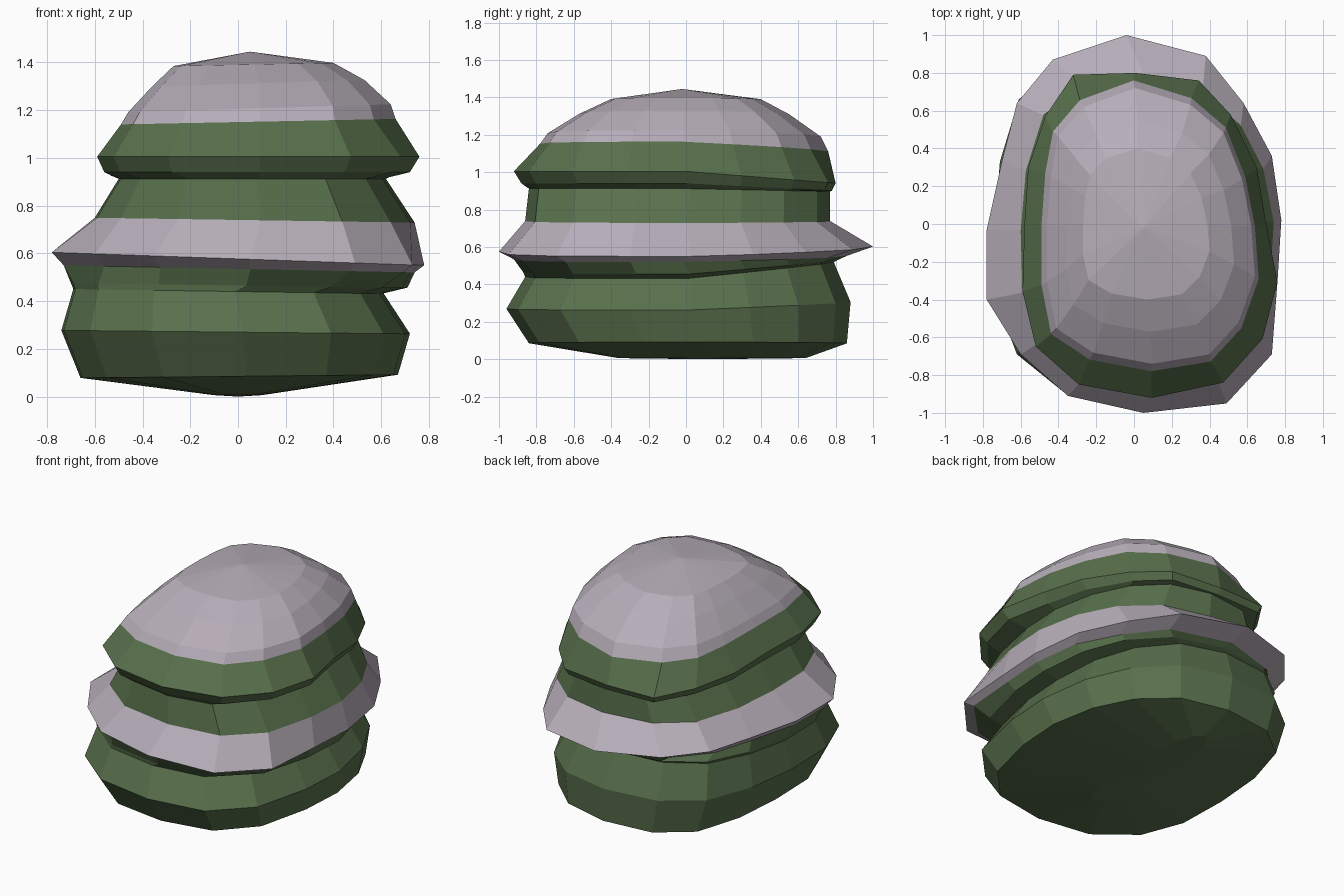
import bpy, bmesh

if "Cube" in bpy.data.objects:
    bpy.data.objects.remove(bpy.data.objects["Cube"])

# Plan outlines (16 sides, counter-clockwise from the back), refitted per ring
WIDE = [(-.04, 1), (-.43, .87), (-.62, .64), (-.70, .33), (-.78, -.03), (-.78, -.40), (-.60, -.69), (-.35, -.91),
        (.05, -1), (.49, -.95), (.73, -.69), (.76, -.30), (.78, .02), (.73, .36), (.58, .64), (.38, .89)]
FULL = [(-.02, .88), (-.38, .84), (-.61, .66), (-.71, .33), (-.74, -.03), (-.73, -.40), (-.62, -.69), (-.36, -.90),
        (.02, -.96), (.39, -.90), (.61, -.67), (.70, -.30), (.72, .02), (.66, .34), (.53, .60), (.31, .80)]
LIP = [(0, .80), (-.33, .79), (-.48, .57), (-.57, .30), (-.59, 0), (-.60, -.35), (-.53, -.64), (-.30, -.84),
       (.09, -.91), (.47, -.83), (.68, -.60), (.76, -.30), (.70, 0), (.65, .30), (.51, .58), (.34, .76)]
CAP = [(0, .74), (-.28, .64), (-.42, .48), (-.46, .27), (-.48, 0), (-.48, -.30), (-.43, -.55), (-.23, -.68),
       (.09, -.74), (.40, -.69), (.56, -.52), (.65, -.27), (.63, 0), (.58, .25), (.48, .50), (.30, .65)]


def material(name, rgb):
    m = bpy.data.materials.new(name)
    m.diffuse_color = (*rgb, 1)
    m.use_nodes = True
    m.node_tree.nodes["Principled BSDF"].inputs["Base Color"].default_value = m.diffuse_color
    return m


GREEN = material("dark_green", (.098, .162, .072))
LILAC = material("lilac_grey", (.468, .418, .479))


def ring(outline, x0, x1, y0, y1, z, tilt=0, back=0):
    """Outline fitted to a box; tilt leans it along x, back lifts the rear half."""
    xs, ys = zip(*outline)
    pts = []
    for px, py in outline:
        x = x0 + (px - min(xs)) / (max(xs) - min(xs)) * (x1 - x0)
        y = y0 + (py - min(ys)) / (max(ys) - min(ys)) * (y1 - y0)
        pts.append((x, y, z + tilt * x + back * max(y, 0)))
    return pts


def shell(name, rings, mat, bottom=None, top=None):
    """Flat-shaded loft through the rings, with optional pole points."""
    bm = bmesh.new()
    loops = [[bm.verts.new(p) for p in r] for r in rings]
    n = len(loops[0])
    for a, b in zip(loops, loops[1:]):
        for i in range(n):
            j = (i + 1) % n
            bm.faces.new((a[i], a[j], b[j], b[i]))
    for pole, loop, flip in ((bottom, loops[0], True), (top, loops[-1], False)):
        if pole:
            v = bm.verts.new(pole)
            for i in range(n):
                a, b = loop[i], loop[(i + 1) % n]
                bm.faces.new((b, a, v) if flip else (a, b, v))
    me = bpy.data.meshes.new(name)
    bm.to_mesh(me)
    bm.free()
    me.materials.append(mat)
    bpy.context.collection.objects.link(bpy.data.objects.new(name, me))


# Rings shared by neighbouring parts
band_low = ring(WIDE, -.73, .74, -.92, .86, .535, -.02, .02)
band_high = ring(FULL, -.60, .74, -.86, .77, .74, -.015)
cap_rim = ring(CAP, -.49, .66, -.78, .76, 1.15, .02, -.05)

# Bulging foot with a pinched waist under the band
shell("lower_body", [
    ring(FULL, -.10, .10, -.36, .64, .006),
    ring(FULL, -.66, .67, -.84, .86, .085, .01),
    ring(FULL, -.74, .72, -.96, .88, .27, -.01, .04),
    ring(FULL, -.69, .61, -.86, .79, .44, -.015, .1),
    ring(FULL, -.70, .71, -.87, .81, .465, -.015, .08),
    band_low], GREEN, bottom=(0, .1, 0))

# Sharp-edged flange around the middle
shell("middle_band", [
    band_low,
    ring(WIDE, -.78, .78, -1, 1, .577, -.035, .024),
    band_high], LILAC)

# Neck and overhanging upper lip
shell("upper_body", [
    band_high,
    ring(FULL, -.50, .62, -.84, .77, .912, 0, -.02),
    ring(LIP, -.56, .72, -.88, .78, .94, 0, -.05),
    ring(LIP, -.59, .76, -.92, .80, 1.005, 0, -.08),
    cap_rim], GREEN)

# Rounded cap
shell("domed_cap", [
    cap_rim,
    ring(CAP, -.46, .64, -.74, .72, 1.205, .03, -.02),
    ring(CAP, -.36, .53, -.57, .55, 1.31, .03),
    ring(CAP, -.27, .40, -.40, .40, 1.39, .02)],
    LILAC, top=(.05, -.02, 1.445))
